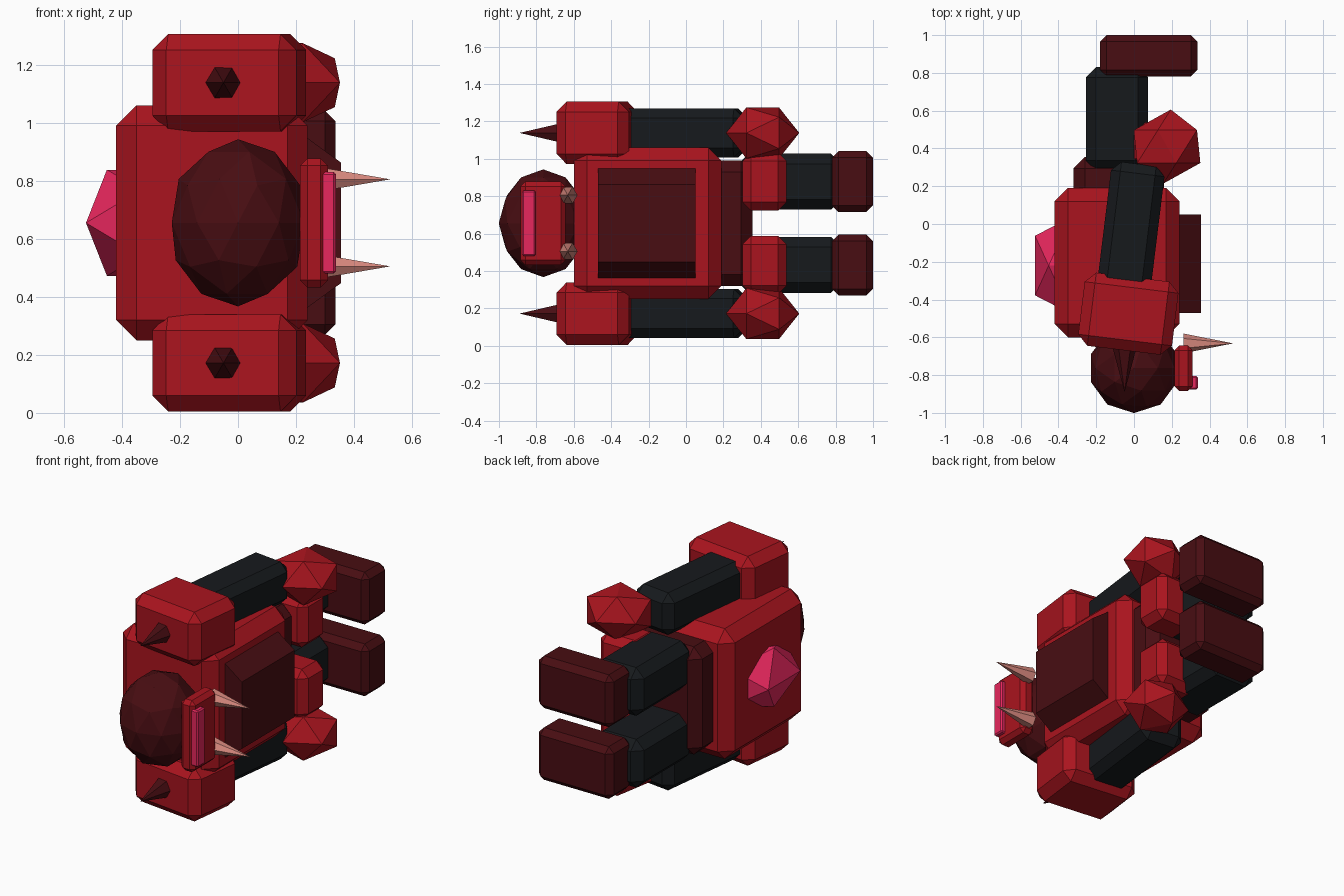
import bpy, bmesh
from math import radians
from mathutils import Matrix, Vector

if "Cube" in bpy.data.objects:
    bpy.data.objects.remove(bpy.data.objects["Cube"])

MID = 0.655  # mirror plane height: the figure lies on its side


def material(name, rgb):
    m = bpy.data.materials.new(name)
    m.diffuse_color = (*rgb, 1)
    m.use_nodes = True
    m.node_tree.nodes["Principled BSDF"].inputs["Base Color"].default_value = m.diffuse_color
    return m


RED = material("red", (0.40, 0.007, 0.013))
DARK = material("dark_red", (0.065, 0.004, 0.006))
BLACK = material("black", (0.008, 0.010, 0.012))
PINK = material("pink", (0.80, 0.02, 0.11))
BONE = material("bone", (0.69, 0.25, 0.21))


def finish(name, bm, mat, loc, rot=None):
    bmesh.ops.recalc_face_normals(bm, faces=bm.faces)
    me = bpy.data.meshes.new(name)
    bm.to_mesh(me)
    bm.free()
    me.materials.append(mat)
    ob = bpy.data.objects.new(name, me)
    ob.matrix_world = Matrix.Translation(loc) @ (rot or Matrix())
    bpy.context.collection.objects.link(ob)
    return ob


def box(name, mat, loc, size, bevel=0.0, turn=0.0, taper=1.0):
    """Chamfered box; taper narrows the +x face in z."""
    bm = bmesh.new()
    bmesh.ops.create_cube(bm, size=1)
    for v in bm.verts:
        if v.co.x > 0:
            v.co.z *= taper
        v.co = Vector(a * b for a, b in zip(v.co, size))
    if bevel:
        bmesh.ops.bevel(bm, geom=bm.edges[:], offset=bevel, segments=1,
                        affect='EDGES', profile=0.5)
    return finish(name, bm, mat, loc, Matrix.Rotation(radians(turn), 4, 'Z'))


def gem(name, mat, loc, radii, turn=0.0, upright=False):
    """Stretched icosahedron with its two-fold axes along x, y, z."""
    bm = bmesh.new()
    a, b = 0.526, 0.851
    for i in (-1, 1):
        for j in (-1, 1):
            for p in ((0, i * a, j * b), (i * a, j * b, 0), (j * b, 0, i * a)):
                if upright:
                    p = (p[1], p[0], p[2])
                bm.verts.new(Vector(u * r for u, r in zip(p, radii)))
    bmesh.ops.convex_hull(bm, input=bm.verts[:])
    return finish(name, bm, mat, loc, Matrix.Rotation(radians(turn), 4, 'Z'))


def spike(name, mat, base, radius, length, rot):
    bm = bmesh.new()
    bmesh.ops.create_cone(bm, cap_ends=True, segments=6, radius1=radius,
                          radius2=0, depth=length)
    bmesh.ops.translate(bm, verts=bm.verts, vec=(0, 0, length / 2))
    return finish(name, bm, mat, base, rot)


# Torso, chest plate, pelvis and back crystal
box("torso", RED, (-0.09, -0.205, MID), (0.66, 0.79, 0.81), 0.07)
box("chest_plate", DARK, (0.285, -0.21, MID), (0.14, 0.52, 0.62), taper=0.67)
box("pelvis", DARK, (-0.08, 0.18, MID), (0.48, 0.35, 0.67), 0.06)
gem("back_crystal", PINK, (-0.335, -0.22, MID), (0.222, 0.30, 0.215), upright=True)

# Head, face plate and mouth
bm = bmesh.new()
bmesh.ops.create_icosphere(bm, subdivisions=2, radius=1)
bmesh.ops.scale(bm, verts=bm.verts, vec=(0.24, 0.238, 0.288))
finish("head", bm, DARK, (0, -0.763, MID))
box("face_plate", RED, (0.262, -0.764, MID), (0.096, 0.24, 0.445), 0.025)
box("mouth", PINK, (0.31, -0.84, MID), (0.055, 0.072, 0.35), 0.008)

along_x = Matrix.Rotation(radians(90), 4, 'Y')
along_front = Matrix.Rotation(radians(90), 4, 'X') @ Matrix.Rotation(radians(30), 4, 'Z')

for side, s in (("upper", 1), ("lower", -1)):
    arm, leg = MID + s * 0.483, MID + s * 0.223
    # Horn
    spike(f"{side}_horn", BONE, (0.262, -0.632, MID + s * 0.15), 0.052, 0.263, along_x)
    # Arm
    box(f"{side}_shoulder_pad", RED, (-0.03, -0.475, arm), (0.50, 0.39, 0.335), 0.055, -7)
    spike(f"{side}_shoulder_spike", DARK, (-0.05, -0.63, arm), 0.07, 0.26, along_front)
    box(f"{side}_arm", BLACK, (-0.015, -0.015, arm), (0.285, 0.67, 0.262), 0.05, -7)
    gem(f"{side}_fist", RED, (0.175, 0.41, arm), (0.213, 0.19, 0.16), 29)
    # Leg
    box(f"{side}_leg", BLACK, (-0.09, 0.555, leg), (0.33, 0.55, 0.30), 0.055)
    box(f"{side}_knee_pad", RED, (0.10, 0.42, leg), (0.28, 0.235, 0.31), 0.045)
    box(f"{side}_foot", DARK, (0.078, 0.89, leg), (0.515, 0.22, 0.325), 0.035)
